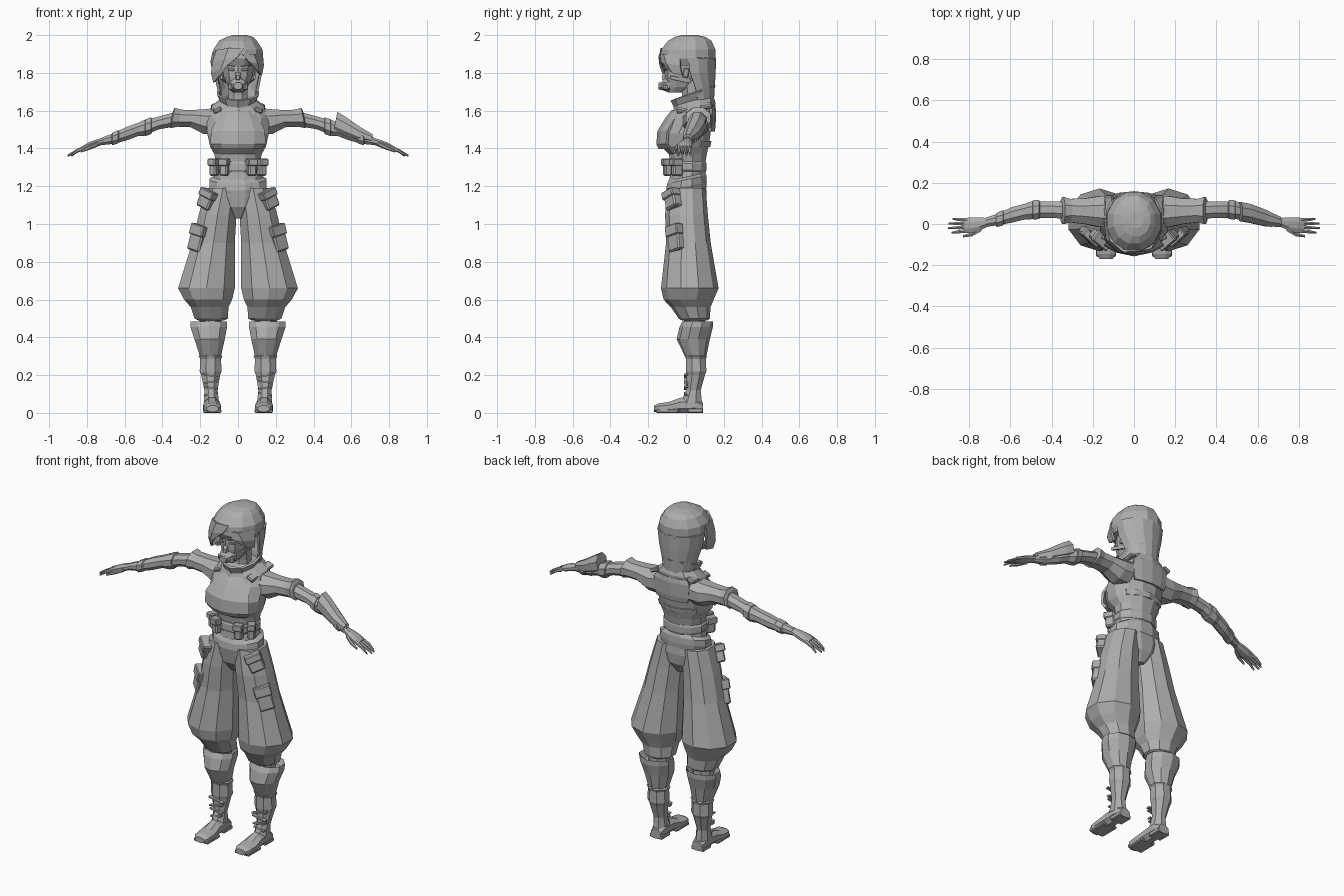
import bpy, bmesh, math
from mathutils import Matrix, Vector, Euler

grey = bpy.data.materials.new("plain_grey")
grey.diffuse_color = (0.42, 0.42, 0.42, 1)


def finish(name, bm, mirror=False, thick=0):
    bmesh.ops.recalc_face_normals(bm, faces=bm.faces[:])
    me = bpy.data.meshes.new(name)
    bm.to_mesh(me)
    bm.free()
    me.materials.append(grey)
    ob = bpy.data.objects.new(name, me)
    bpy.context.collection.objects.link(ob)
    if thick:
        mod = ob.modifiers.new("thickness", 'SOLIDIFY')
        mod.thickness, mod.offset = thick, 0
    if mirror:
        ob.modifiers.new("mirror", 'MIRROR').use_mirror_merge = False
    return ob


def skin(name, rings, mirror=False, closed=True, cap=True, thick=0):
    """Bridge rings of points, with capped ends."""
    bm = bmesh.new()
    vs = [[bm.verts.new(p) for p in r] for r in rings]
    n = len(vs[0])
    for a, b in zip(vs, vs[1:]):
        for i in range(n if closed else n - 1):
            j = (i + 1) % n
            bm.faces.new((a[i], a[j], b[j], b[i]))
    if closed and cap:
        bm.faces.new(vs[0])
        bm.faces.new(vs[-1])
    return finish(name, bm, mirror, thick)


def oval(n):
    s = 1 / math.cos(math.pi / n)
    return [(s * math.cos((i + .5) * math.tau / n), s * math.sin((i + .5) * math.tau / n)) for i in range(n)]


def upright(name, rows, n=10, tilt=0, **kw):
    """Rows: z, x centre, half width, y front, y back."""
    return skin(name, [[(cx + rx * c, (y0 + y1) / 2 + (y1 - y0) / 2 * s, z + tilt * (y1 - y0) / 2 * s)
                        for c, s in oval(n)] for z, cx, rx, y0, y1 in rows], **kw)


def sideways(name, rows, n=8, lean=0, **kw):
    """Rows: x, y, z, half depth, half height."""
    return skin(name, [[(x + lean * rz * s, y + ry * c, z + rz * s) for c, s in oval(n)]
                       for x, y, z, ry, rz in rows], **kw)


def forward(name, rows, n=8, **kw):
    """Rows: y, x centre, half width, z bottom, z top."""
    return skin(name, [[(cx + w * c, y, (z0 + z1) / 2 + (z1 - z0) / 2 * s) for c, s in oval(n)]
                       for y, cx, w, z0, z1 in rows], **kw)


def panel(name, rows, curve, thick=.014):
    """Curved plate. Rows: z, half width, y at centre."""
    return skin(name, [[(u * w, y + curve * u * u, z) for u in (-1, -.6, 0, .6, 1)]
                       for z, w, y in rows], closed=False, thick=thick)


def box(name, loc, size, rot=(0, 0, 0), mirror=True, bevel=.008):
    bm = bmesh.new()
    bmesh.ops.create_cube(bm, size=1)
    bmesh.ops.scale(bm, vec=size, verts=bm.verts)
    if bevel:
        bmesh.ops.bevel(bm, geom=bm.edges[:], offset=bevel, segments=1, affect='EDGES')
    m = Matrix.Translation(loc) @ Euler([math.radians(a) for a in rot]).to_matrix().to_4x4()
    bmesh.ops.transform(bm, matrix=m, verts=bm.verts)
    return finish(name, bm, mirror)


def pouch(name, loc, size, rot=(0, 0, 0)):
    box(name, loc, size, rot)
    r = Euler([math.radians(a) for a in rot]).to_matrix()
    up = Vector(loc) + r @ Vector((0, -.006, size[2] * .3))
    box(name + "_flap", up, (size[0] + .008, size[1] + .006, size[2] * .42), rot, bevel=.005)


# Torso, belts and crotch
upright("torso", [(1.20, 0, .135, -.09, .10), (1.26, 0, .125, -.085, .10), (1.31, 0, .115, -.082, .10),
                  (1.37, 0, .125, -.09, .11), (1.41, 0, .148, -.13, .12), (1.48, 0, .163, -.135, .13),
                  (1.56, 0, .165, -.085, .138), (1.61, 0, .14, -.05, .135), (1.66, 0, .07, -.02, .12)], n=12)
upright("waist_sash", [(1.17, 0, .14, -.10, .108), (1.20, 0, .152, -.105, .11),
                       (1.235, 0, .15, -.10, .108), (1.255, 0, .118, -.088, .102)], n=12, tilt=.2)
upright("utility_belt", [(1.275, 0, .118, -.09, .105), (1.285, 0, .126, -.095, .108),
                         (1.32, 0, .126, -.095, .108), (1.33, 0, .118, -.09, .105)], n=12)
upright("pelvis", [(1.03, 0, .035, -.05, .07), (1.09, 0, .12, -.09, .105),
                   (1.15, 0, .155, -.10, .11), (1.21, 0, .14, -.095, .105)], n=12)
panel("chest_plate", [(1.40, .125, -.138), (1.425, .142, -.15), (1.49, .14, -.145),
                      (1.555, .11, -.105), (1.60, .085, -.07)], .05)
panel("back_plate", [(1.49, .10, .145), (1.52, .11, .15), (1.60, .115, .152), (1.625, .10, .148)], -.02)
for i in range(2):
    box("shoulder_strap", (.115, .045, 1.615), (.045, .19, .022), (10, 24, 0), bevel=.006)
    break
panel("lower_back_band", [(1.41, .12, .124), (1.44, .125, .13)], -.05, .01)

# Neck and flared collar
upright("neck", [(1.58, 0, .06, -.02, .10), (1.68, 0, .05, -.02, .085), (1.76, 0, .055, -.03, .08)], n=8)
upright("collar_base", [(1.575, 0, .15, -.08, .14), (1.615, 0, .135, -.06, .145),
                        (1.65, 0, .09, -.05, .135)], tilt=.25, cap=False, thick=.012)
upright("collar", [(1.625, 0, .085, -.05, .125), (1.655, 0, .085, -.055, .13),
                   (1.695, 0, .105, -.07, .145)], tilt=.35, cap=False, thick=.012)

# Head, face and breathing mask
upright("head", [(1.695, 0, .028, -.095, -.02), (1.725, 0, .052, -.105, .05), (1.78, 0, .075, -.112, .09),
                 (1.83, 0, .085, -.112, .11), (1.90, 0, .09, -.115, .12)], n=10)
forward("mask", [(-.085, 0, .05, 1.695, 1.775), (-.115, 0, .04, 1.705, 1.768),
                 (-.132, 0, .024, 1.71, 1.752), (-.146, 0, .022, 1.712, 1.748)])
box("mask_filter", (.036, -.106, 1.725), (.026, .035, .032), (0, 0, 25), bevel=.006)
box("mask_strap", (.074, -.03, 1.765), (.01, .11, .018), (-12, 0, 14), bevel=0)
forward("nose", [(-.10, 0, .016, 1.76, 1.82), (-.128, 0, .009, 1.764, 1.785)], n=4)
box("eye", (.036, -.107, 1.818), (.034, .008, .014), (0, -8, 14), bevel=.003)
box("brow", (.038, -.109, 1.842), (.046, .012, .01), (0, -10, 14), bevel=.003)
box("ear", (.084, .0, 1.80), (.016, .03, .05), (-10, 0, 0), bevel=.005)

# Hair cap, back curtain and swept fringe
upright("hair_cap", [(1.84, 0, .118, -.118, .148), (1.875, 0, .134, -.135, .155), (1.925, 0, .13, -.13, .155),
                     (1.97, 0, .10, -.095, .135), (1.99, .01, .07, -.06, .105), (2.0, .01, .035, -.02, .06)], n=12)
curtain = []
for z, rx, back, half in [(1.88, .132, .152, 105), (1.80, .122, .15, 100), (1.72, .105, .145, 85), (1.63, .09, .14, 75)]:
    ang = [math.radians(half * (i / 4 - 1)) for i in range(9)]
    curtain.append([(rx * math.sin(a), .04 + (back - .04) * math.cos(a), z) for a in ang])
skin("hair_back", curtain, closed=False, thick=.014)
skin("hair_fringe", [[(.03, -.125, 1.93), (-.05, -.13, 1.93), (-.11, -.08, 1.92), (-.13, .01, 1.91)],
                     [(.0, -.14, 1.885), (-.07, -.135, 1.87), (-.13, -.08, 1.86), (-.14, .01, 1.86)],
                     [(-.055, -.135, 1.84), (-.09, -.125, 1.82), (-.138, -.075, 1.80), (-.13, .0, 1.80)],
                     [(-.085, -.12, 1.80), (-.1, -.105, 1.78), (-.125, -.07, 1.75), (-.115, -.02, 1.76)]],
     closed=False, thick=.012)
skin("hair_side_lock", [[(.02, -.13, 1.90), (.08, -.115, 1.90), (.125, -.03, 1.90)],
                        [(.055, -.128, 1.86), (.1, -.1, 1.85), (.132, -.03, 1.84)],
                        [(.095, -.09, 1.82), (.108, -.07, 1.80), (.122, -.02, 1.79)]], closed=False, thick=.012)

# Arms, sleeves and hands
sideways("sleeve", [(.10, .06, 1.55, .075, .075), (.17, .06, 1.543, .075, .066), (.24, .062, 1.558, .062, .046),
                    (.31, .065, 1.56, .057, .045), (.345, .065, 1.562, .066, .054), (.352, .065, 1.56, .05, .04)],
         lean=-.2, mirror=True)
sideways("arm", [(.33, .068, 1.555, .042, .038), (.42, .07, 1.535, .04, .034), (.47, .07, 1.517, .04, .038),
                 (.50, .066, 1.507, .043, .042), (.53, .06, 1.50, .038, .035), (.59, .045, 1.478, .038, .036),
                 (.66, .022, 1.452, .028, .028), (.72, .008, 1.438, .022, .02)], mirror=True)
sideways("elbow_band", [(.455, .07, 1.522, .036, .034), (.46, .07, 1.52, .046, .044),
                        (.49, .068, 1.51, .047, .045), (.495, .068, 1.508, .036, .034)], mirror=True)
sideways("wrist_cuff", [(.63, .03, 1.463, .03, .028), (.635, .03, 1.462, .037, .035),
                        (.665, .02, 1.45, .035, .033), (.67, .02, 1.45, .025, .025)], mirror=True)
sideways("forearm_guard", [(.515, .06, 1.538, .046, .056), (.56, .052, 1.515, .046, .052),
                           (.64, .028, 1.475, .04, .038), (.71, .01, 1.452, .024, .022)], lean=.2)
sideways("palm", [(.71, .008, 1.44, .021, .018), (.75, 0, 1.428, .032, .019),
                  (.79, -.006, 1.414, .038, .018), (.825, -.008, 1.40, .036, .012)], mirror=True)
for y, tip in [(.02, .88), (.002, .90), (-.016, .902), (-.034, .885)]:
    sideways("finger", [(.81, y, 1.405, .009, .011), (.85, y * 1.1, 1.388, .008, .009),
                        (tip, y * 1.25, 1.362, .004, .005)], n=6, mirror=True)
sideways("thumb", [(.74, -.022, 1.425, .012, .012), (.785, -.05, 1.405, .010, .010),
                   (.83, -.06, 1.385, .005, .006)], n=6, mirror=True)

# Baggy trousers
upright("trouser_leg", [(1.19, .08, .085, -.095, .10), (1.05, .108, .10, -.105, .11), (.90, .13, .113, -.10, .125),
                        (.66, .167, .15, -.125, .165), (.60, .158, .127, -.112, .14), (.56, .15, .10, -.075, .125),
                        (.50, .142, .088, -.035, .122), (.49, .142, .07, -.02, .11)], n=10, mirror=True)
upright("knee", [(.52, .145, .06, -.01, .10), (.40, .145, .055, -.01, .10)], n=8, mirror=True)

# Boots
upright("shin_guard", [(.45, .15, .078, -.012, .12), (.485, .155, .096, -.015, .138), (.455, .155, .097, -.03, .138),
                       (.39, .15, .08, -.045, .122), (.30, .146, .056, -.003, .105)], n=10, mirror=True)
upright("boot_shaft", [(.31, .145, .054, 0, .10), (.30, .145, .063, -.005, .11), (.285, .145, .055, 0, .105),
                       (.22, .145, .058, 0, .108), (.20, .145, .05, .003, .10), (.12, .143, .035, .0, .078),
                       (.05, .14, .04, -.03, .085)], n=8, mirror=True)
forward("foot", [(.09, .137, .032, 0, .055), (.05, .138, .04, 0, .085), (-.03, .138, .04, 0, .08),
                 (-.09, .137, .048, 0, .058), (-.145, .136, .046, 0, .05), (-.17, .135, .032, .006, .038)], mirror=True)
box("heel", (.137, .05, .012), (.08, .08, .024), bevel=.004)
box("toe_sole", (.136, -.10, .01), (.098, .12, .02), bevel=.006)
for i in range(4):
    box("boot_lace", (.143, .0, .10 + .032 * i), (.07 + .008 * i, .02, .008), (0, 12 * (-1) ** i, 0), bevel=0)

# Belt, hip and thigh pouches
pouch("front_pouch", (.073, -.098, 1.30), (.046, .04, .09), (0, 0, 18))
pouch("side_pouch", (.124, -.048, 1.30), (.04, .055, .09), (0, 0, 30))
pouch("hip_pouch", (.162, -.07, 1.13), (.085, .055, .10), (-6, -22, 40))
pouch("thigh_pouch", (.212, -.055, .925), (.088, .045, .14), (-6, -14, 42))
